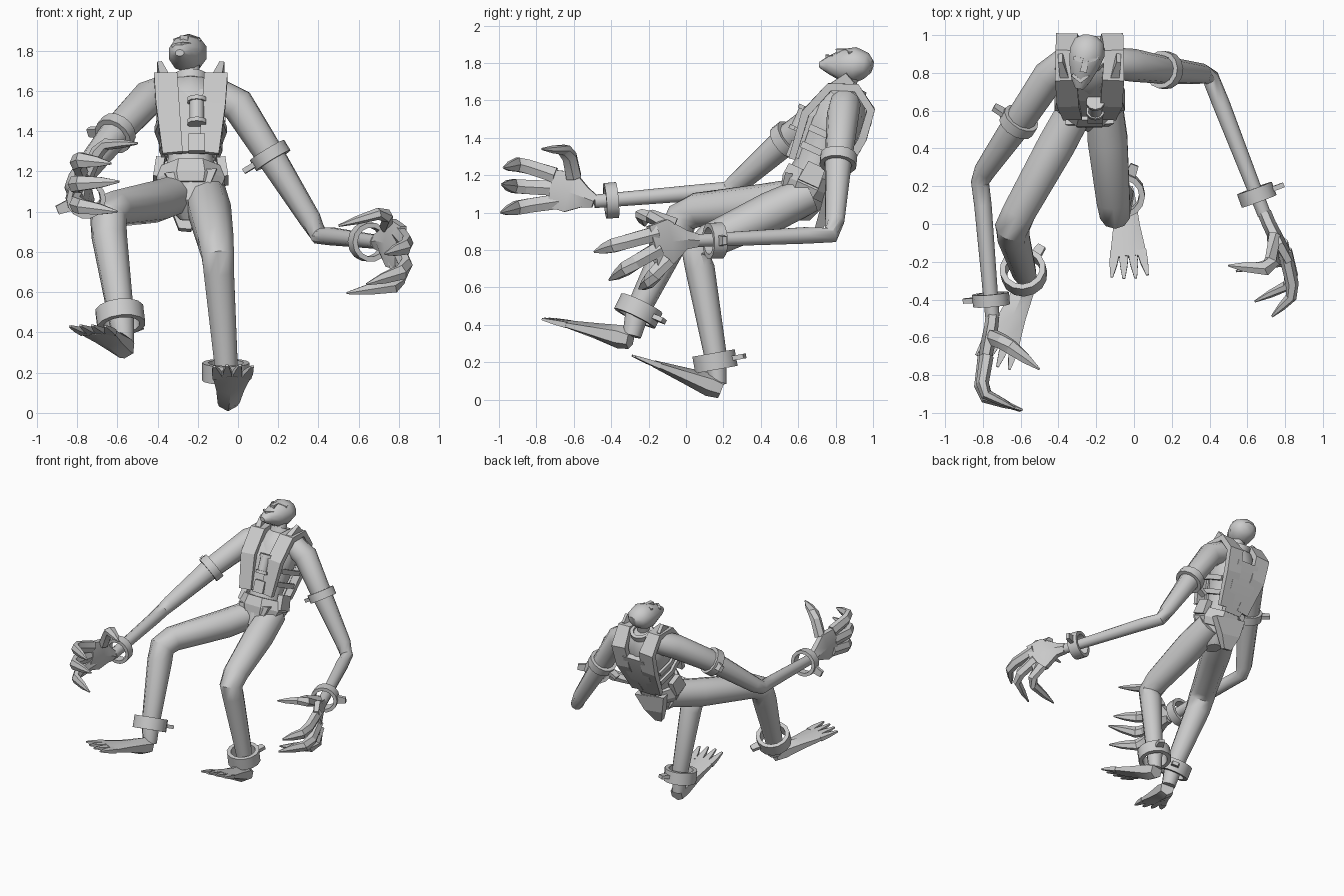
import bpy, bmesh, math
from mathutils import Vector as V, Matrix

# Torso frame: leans back, origin at the pelvis
spine = V((0, .414, .91)).normalized()
depth = V((0, spine.z, -spine.y))
BODY = Matrix((V((1, 0, 0)), depth, spine)).transposed().to_4x4()
BODY.translation = V((-.235, .62, 1.08))
WORLD = Matrix.Identity(4)


def finish(name, bm, angle=38):
    bmesh.ops.recalc_face_normals(bm, faces=bm.faces)
    me = bpy.data.meshes.new(name)
    bm.to_mesh(me)
    bm.free()
    for p in me.polygons:
        p.use_smooth = True
    me.set_sharp_from_angle(angle=math.radians(angle))
    ob = bpy.data.objects.new(name, me)
    bpy.context.collection.objects.link(ob)
    return ob


def loft(name, path, sides=10, ref=(1, 0, 0), M=WORLD, angle=38):
    """Loft rings along path; each entry is (point, half width, half thickness)."""
    bm = bmesh.new()
    pts = [V(p[0]) for p in path]
    k = 1 / math.cos(math.pi / sides)
    rings = []
    for i, (_, a, b) in enumerate(path):
        t = V()
        if i > 0:
            t += (pts[i] - pts[i - 1]).normalized()
        if i < len(pts) - 1:
            t += (pts[i + 1] - pts[i]).normalized()
        t.normalize()
        u = V(ref) - t * t.dot(V(ref))
        u.normalize()
        w = t.cross(u)
        ring = []
        for j in range(sides):
            an = 2 * math.pi * (j + .5) / sides
            ring.append(bm.verts.new(M @ (pts[i] + u * a * k * math.cos(an) + w * b * k * math.sin(an))))
        rings.append(ring)
    for r, s in zip(rings, rings[1:]):
        for j in range(sides):
            n = (j + 1) % sides
            bm.faces.new((r[j], r[n], s[n], s[j]))
    bm.faces.new(rings[0])
    bm.faces.new(rings[-1])
    return finish(name, bm, angle)


def limb(name, path, ref=(1, 0, 0)):
    return loft(name, [(p, r, r) for p, r in path], 10, ref)


def band(name, c, axis, R, h, th=.025, n=14, tab=None):
    """Hollow cuff with an optional shackle tab pointing along tab."""
    c, axis = V(c), V(axis).normalized()
    q = axis.to_track_quat('Z', 'Y')
    bm = bmesh.new()
    prof = [(R, -h / 2), (R, h / 2), (R - th, h / 2), (R - th, -h / 2)]
    rings = [[bm.verts.new(c + q @ V((r * math.cos(a), r * math.sin(a), z))) for r, z in prof]
             for a in (2 * math.pi * i / n for i in range(n))]
    for i in range(n):
        r, s = rings[i], rings[(i + 1) % n]
        for j in range(4):
            bm.faces.new((r[j], r[(j + 1) % 4], s[(j + 1) % 4], s[j]))
    finish(name, bm)
    if tab:
        d = V(tab) - axis * axis.dot(V(tab))
        d.normalize()
        loft(name + "_tab", [(c + d * (R - .02), .03, .013), (c + d * (R + .055), .022, .013)], 4, axis.cross(d))


# Torso, neck and head
loft("torso", [((0, .03, -.12), .05, .06), ((0, 0, -.05), .12, .11), ((0, 0, .08), .135, .125),
               ((0, 0, .2), .11, .11), ((0, 0, .38), .145, .14), ((0, 0, .52), .16, .135),
               ((0, 0, .6), .12, .09), ((0, 0, .64), .06, .06)], 10, M=BODY)
limb("neck", [((-.23, .83, 1.58), .055), ((-.235, .86, 1.68), .045), ((-.245, .89, 1.78), .05)])
loft("head", [((-.29, .715, 1.79), .022, .016), ((-.282, .76, 1.79), .05, .045),
              ((-.265, .84, 1.785), .08, .085), ((-.247, .91, 1.79), .094, .09),
              ((-.236, .965, 1.785), .078, .066), ((-.23, .992, 1.778), .04, .035)], 10)
loft("nose", [((-.255, .875, 1.868), .01, .008), ((-.268, .805, 1.862), .02, .014)], 4)
loft("mouth", [((-.325, .79, 1.826), .008, .008), ((-.283, .755, 1.836), .01, .008),
               ((-.24, .79, 1.832), .008, .008)], 4, (0, 1, 0))
for s in (-1, 1):
    loft("brow", [((-.257 + s * .012, .865, 1.868), .012, .009),
                  ((-.253 + s * .065, .88, 1.852), .01, .008)], 4, (0, 1, 0))

# Vest: shoulder straps, back plate, chest gear, belt and rear flap
for s in (-1, 1):
    loft("vest_strap", [((s * .09, -.135, .17), .05, .018), ((s * .115, -.17, .42), .058, .022),
                        ((s * .125, -.11, .6), .058, .022), ((s * .13, .02, .655), .05, .022),
                        ((s * .12, .14, .58), .058, .022), ((s * .11, .165, .42), .058, .022),
                        ((s * .075, .14, .17), .05, .018)], 4, M=BODY, angle=15)
    loft("collar_flare", [((s * .13, -.08, .58), .025, .05), ((s * .155, -.03, .69), .012, .035)], 4, M=BODY)
    for z in (.26, .36):
        loft("side_strap", [((s * (.07 + z * .22), -.12, z), .018, .01), ((s * (.09 + z * .22), 0, z), .018, .01),
                            ((s * (.07 + z * .22), .12, z), .018, .01)], 4, (0, 0, 1), BODY)
    loft("hip_pouch", [((s * .165, 0, .08), .022, .06), ((s * .15, 0, .19), .022, .05)], 4, M=BODY)
loft("back_plate", [((0, .13, .14), .07, .02), ((0, .16, .36), .1, .022), ((0, .155, .52), .09, .02)], 4, M=BODY, angle=15)
loft("chest_panel", [((0, -.12, .18), .08, .018), ((0, -.14, .42), .1, .018), ((0, -.11, .52), .07, .018)], 4, M=BODY, angle=15)
loft("chest_canister", [((.03, -.175, .31), .036, .036), ((.03, -.175, .43), .036, .036)], 10, M=BODY)
for z in (.31, .43):
    loft("canister_cap", [((.03, -.175, z), .047, .043), ((.03, -.175, z + .022), .047, .043)], 10, M=BODY)
loft("belt_pocket", [((.03, -.15, .17), .042, .022), ((.03, -.155, .26), .042, .022)], 4, M=BODY)
loft("belt", [((0, 0, .02), .15, .13), ((0, 0, .07), .17, .145), ((0, 0, .14), .145, .14)], 8, M=BODY, angle=20)
loft("front_flap", [((0, -.115, .08), .13, .02), ((.01, -.09, -.03), .07, .02), ((.02, -.05, -.1), .015, .015)], 4, M=BODY, angle=15)
loft("rear_flap", [((0, .12, .1), .13, .025), ((-.02, .145, -.02), .08, .03), ((-.03, .15, -.12), .03, .02)], 4, M=BODY, angle=15)
neck_c = BODY @ V((0, 0, .635))
band("neck_collar", neck_c, spine, .085, .04)

# Arms
limb("left_arm", [((-.1, .85, 1.58), .08), ((0, .84, 1.53), .083), ((.16, .815, 1.28), .07),
                  ((.36, .795, .96), .052), ((.405, .775, .88), .044), ((.46, .64, .878), .044),
                  ((.69, .05, .85), .034)], (0, 0, 1))
limb("right_arm", [((-.35, .86, 1.6), .08), ((-.45, .78, 1.56), .085), ((-.61, .54, 1.39), .075),
                   ((-.79, .28, 1.16), .055), ((-.815, .22, 1.12), .046), ((-.8, .1, 1.11), .044),
                   ((-.75, -.49, 1.06), .036)], (0, 0, 1))
band("left_upper_cuff", (.16, .815, 1.28), (.2, -.03, -.33), .1, .06, tab=(-1, 0, -.6))
band("right_upper_cuff", (-.61, .54, 1.39), (-.18, -.28, -.22), .1, .06, tab=(-.5, .6, .2))
band("left_wrist_cuff", (.65, .155, .85), (.22, -.6, -.02), .098, .075, tab=(1, .3, 0))
band("right_wrist_cuff", (-.757, -.4, 1.065), (.05, -.6, -.05), .098, .065, tab=(-1, 0, -.4))


def hand(side, palm, digits):
    loft(side + "_palm", palm, 6, (0, 0, 1), angle=25)
    for i, (a, b, c) in enumerate(digits):
        a, b, c = V(a), V(b), V(c)
        loft(side + ("_thumb" if i == 0 else "_finger"),
             [(a, .04, .032), (a.lerp(b, .75), .038, .03), (b.lerp(c, .15), .037, .026),
              (b.lerp(c, .6), .026, .018), (c, .005, .005)], 6,
             (0, -1, 0) if i == 0 else (0, 0, 1), angle=25)


# Hands: curled, clawed fingers
hand("left", [((.69, .06, .85), .035, .032), ((.715, 0, .855), .05, .032), ((.76, -.09, .845), .12, .034),
              ((.81, -.18, .82), .11, .03)],
     [((.74, -.06, .93), (.73, -.24, 1.0), (.5, -.22, .93)),
      ((.8, -.15, .89), (.85, -.37, .83), (.73, -.49, .79)),
      ((.8, -.14, .81), (.845, -.31, .71), (.64, -.41, .64)),
      ((.78, -.1, .75), (.81, -.19, .64), (.54, -.25, .595))])
hand("right", [((-.75, -.49, 1.06), .036, .032), ((-.755, -.54, 1.08), .055, .032), ((-.77, -.62, 1.11), .11, .034),
               ((-.79, -.72, 1.13), .1, .03)],
     [((-.75, -.6, 1.19), (-.68, -.63, 1.335), (-.5, -.77, 1.34)),
      ((-.78, -.7, 1.2), (-.81, -.89, 1.26), (-.63, -.975, 1.24)),
      ((-.79, -.7, 1.13), (-.82, -.91, 1.14), (-.59, -.985, 1.15)),
      ((-.79, -.68, 1.06), (-.81, -.89, 1.03), (-.6, -.99, 1.0))])

# Legs
limb("left_leg", [((-.16, .66, 1.1), .095), ((-.14, .45, 1.0), .105), ((-.11, .13, .85), .088),
                  ((-.1, .055, .78), .08), ((-.095, .075, .7), .075), ((-.06, .155, .25), .058),
                  ((-.055, .17, .08), .045)])
limb("right_leg", [((-.29, .64, 1.09), .095), ((-.41, .42, 1.05), .1), ((-.61, .06, 1.015), .088),
                   ((-.645, -.02, .975), .088), ((-.64, -.06, .88), .085), ((-.58, -.26, .47), .062),
                   ((-.565, -.29, .34), .048)], (1, -.6, 0))
band("left_ankle_cuff", (-.06, .155, .205), (0, .08, -.45), .118, .09, .03, tab=(.4, 1, .2))
band("right_ankle_cuff", (-.585, -.255, .475), (.05, -.2, -.41), .122, .09, .03, tab=(.6, .8, -.4))


# Feet: wedges with splayed toes
def foot(side, heel, tip):
    heel, tip = V(heel), V(tip)
    d = tip - heel
    across = d.cross(V((0, 0, 1))).normalized()
    loft(side + "_foot", [(heel - d * .03, .045, .045), (heel.lerp(tip, .1), .055, .055),
                          (heel.lerp(tip, .4), .07, .036), (heel.lerp(tip, .74), .098, .016)], 6, across, angle=25)
    for i in range(4):
        k = (i - 1.5) / 1.5
        base = heel.lerp(tip, .68) + across * k * .07
        end = heel.lerp(tip, 1 - .04 * abs(k)) + across * k * .095
        loft(side + "_toe", [(base, .026, .016), (base.lerp(end, .5), .02, .012), (end, .007, .005)], 4, across)


foot("left", (-.05, .175, .062), (-.022, -.295, .238))
foot("right", (-.565, -.31, .325), (-.755, -.75, .435))
